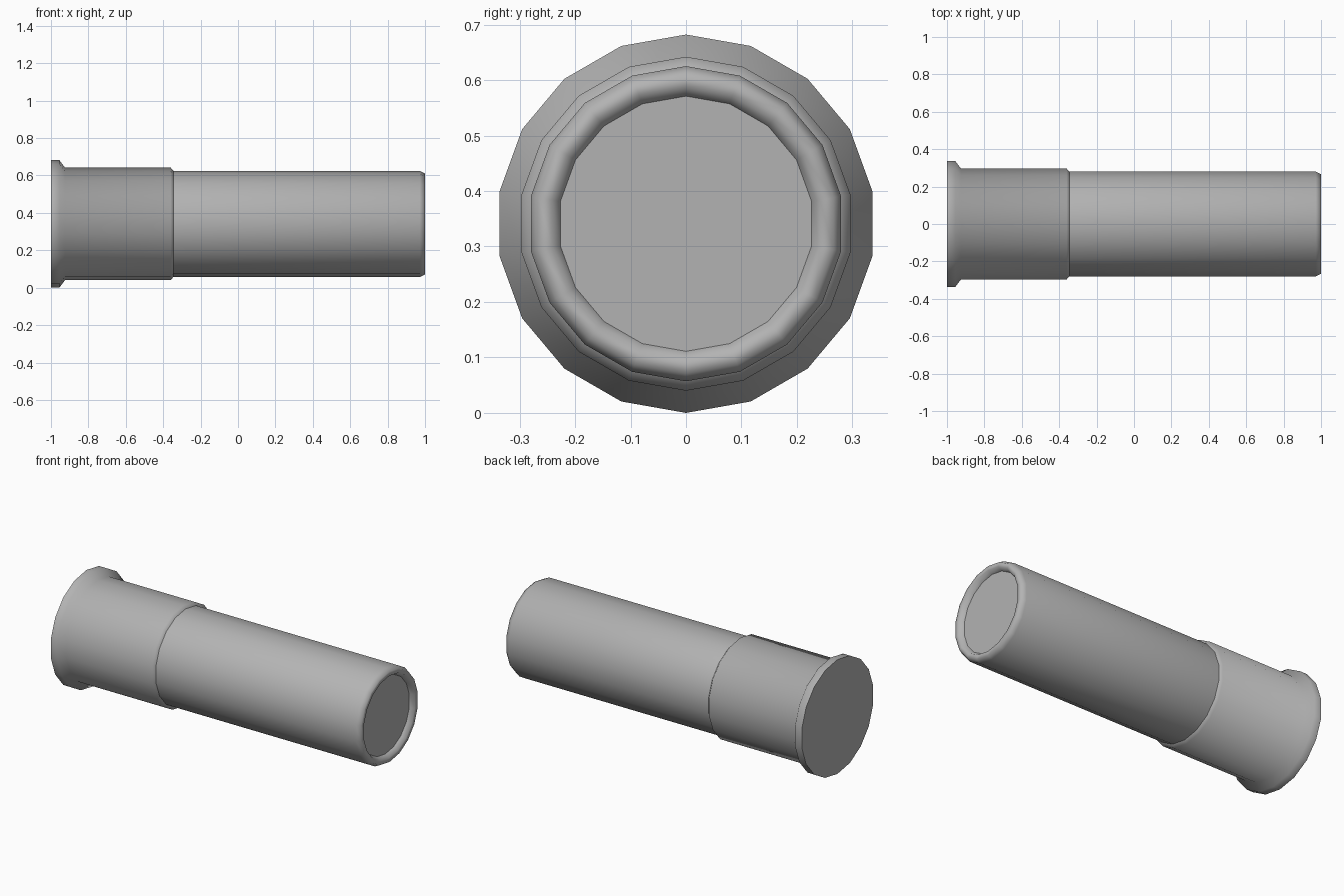
import bpy, bmesh
from math import sin, cos, pi, radians

if "Cube" in bpy.data.objects:
    bpy.data.objects.remove(bpy.data.objects["Cube"])

SIDES = 18
AXIS_Z = 0.341

# Mid-grey shared by every part
grey = bpy.data.materials.new("mid_grey")
grey.diffuse_color = (0.45, 0.45, 0.45, 1)
grey.use_nodes = True
grey.node_tree.nodes["Principled BSDF"].inputs["Base Color"].default_value = grey.diffuse_color


def lathe(name, profile, cap_start=False, cap_end=False):
    """Revolve (x, radius) points about the long axis, with optional caps."""
    bm = bmesh.new()
    rings = []
    for x, r in profile:
        rings.append([bm.verts.new((x, r * sin(2 * pi * i / SIDES),
                                    AXIS_Z + r * cos(2 * pi * i / SIDES)))
                      for i in range(SIDES)])
    for a, b in zip(rings, rings[1:]):
        for i in range(SIDES):
            j = (i + 1) % SIDES
            bm.faces.new((b[i], b[j], a[j], a[i]))
    if cap_start:
        bm.faces.new(rings[0])
    if cap_end:
        bm.faces.new(rings[-1][::-1])
    # Normals point away from the axis whichever way the rings wind
    bm.normal_update()
    f = bm.faces[:][0]
    c = f.calc_center_median()
    if f.normal.y * c.y + f.normal.z * (c.z - AXIS_Z) < 0:
        bmesh.ops.reverse_faces(bm, faces=bm.faces[:])
    mesh = bpy.data.meshes.new(name)
    bm.to_mesh(mesh)
    bm.free()
    mesh.materials.append(grey)
    obj = bpy.data.objects.new(name, mesh)
    bpy.context.collection.objects.link(obj)
    bpy.ops.object.select_all(action='DESELECT')
    obj.select_set(True)
    bpy.context.view_layer.objects.active = obj
    bpy.ops.object.shade_smooth_by_angle(angle=radians(75))
    return obj


# Metal base with flared rim and bevelled mouth
lathe("metal_base", [(-1.0, 0.341), (-0.955, 0.341), (-0.925, 0.301),
                     (-0.36, 0.301), (-0.346, 0.284)], cap_start=True)

# Long tube with a smoothly rolled lip
lathe("tube", [(-0.36, 0.284), (0.972, 0.284), (1.0, 0.27),
               (1.0, 0.245), (0.972, 0.23)])

# Flat disc closing the mouth, set back inside the lip
lathe("end_disc", [(0.95, 0.23), (0.972, 0.23)], cap_end=True)
